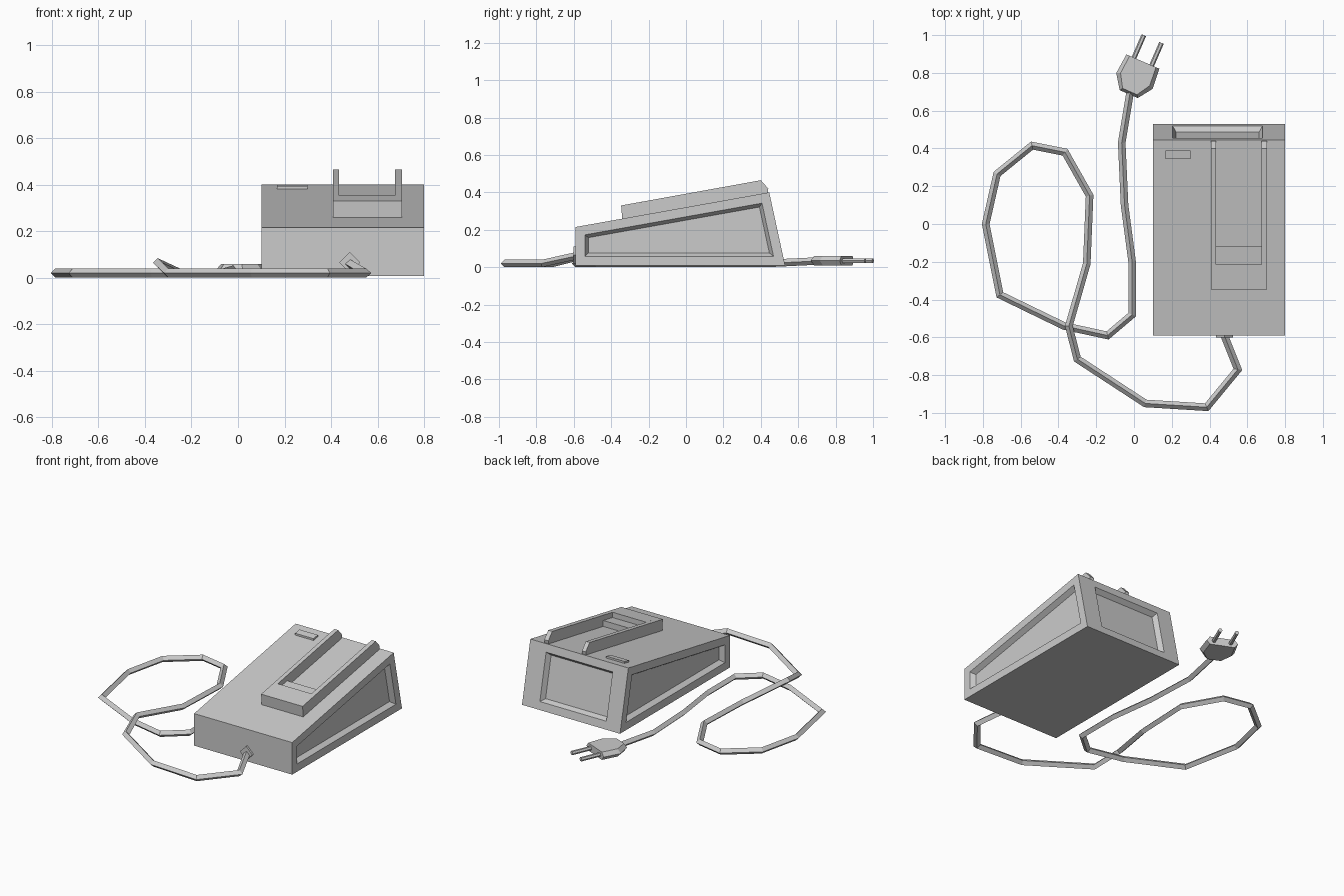
import bpy, bmesh, math
from mathutils import Vector

cube = bpy.data.objects.get("Cube")
if cube:
    bpy.data.objects.remove(cube, do_unlink=True)

grey = bpy.data.materials.new("light_grey_plastic")
grey.use_nodes = True
grey.diffuse_color = (0.6, 0.6, 0.6, 1)
grey.node_tree.nodes["Principled BSDF"].inputs["Base Color"].default_value = (0.6, 0.6, 0.6, 1)


def finish(bm, name):
    bmesh.ops.recalc_face_normals(bm, faces=bm.faces)
    mesh = bpy.data.meshes.new(name)
    bm.to_mesh(mesh)
    bm.free()
    mesh.materials.append(grey)
    obj = bpy.data.objects.new(name, mesh)
    bpy.context.collection.objects.link(obj)
    return obj


def loft(rings):
    """Join equal rings of points into a closed solid with capped ends."""
    bm = bmesh.new()
    loops = [[bm.verts.new(p) for p in ring] for ring in rings]
    n = len(loops[0])
    for a, b in zip(loops, loops[1:]):
        for i in range(n):
            bm.faces.new((a[i], a[(i + 1) % n], b[(i + 1) % n], b[i]))
    bm.faces.new(loops[0][::-1])
    bm.faces.new(loops[-1])
    bmesh.ops.recalc_face_normals(bm, faces=bm.faces)
    return bm


def side_profile(profile, x0, x1):
    return loft([[(x, y, z) for y, z in profile] for x in (x0, x1)])


def slope(y):
    """Height of the sloping top of the housing."""
    return 0.215 + (y + 0.59) * 0.185 / 1.035


# Wedge housing with recessed panels on both sides and the back
bm = side_profile([(-0.59, 0.008), (-0.59, 0.215), (0.445, 0.40), (0.53, 0.008)], 0.10, 0.80)
bm.normal_update()
panels = [f for f in bm.faces if abs(f.normal.x) > 0.9 or f.normal.y > 0.9]
for face in panels:
    is_back = face.normal.y > 0.9
    bmesh.ops.inset_region(bm, faces=[face], thickness=0.05, use_even_offset=True)
    if is_back:
        for v in face.verts:
            v.co.x = 0.205 if v.co.x < 0.45 else 0.68
    bmesh.ops.inset_region(bm, faces=[face], thickness=0.018, depth=-0.03, use_even_offset=True)
finish(bm, "housing")

# Battery cradle: two rails and a stepped front stop
rail = [(-0.34, 0.25), (-0.347, 0.33), (0.40, 0.465), (0.44, 0.42), (0.435, 0.385)]
for name, x0, x1 in (("right_rail", 0.408, 0.435), ("left_rail", 0.675, 0.704)):
    finish(side_profile(rail, x0, x1), name)
stop = [(-0.34, 0.25), (-0.347, 0.33), (-0.215, 0.354), (-0.215, 0.32),
        (-0.12, 0.337), (-0.12, 0.25)]
finish(side_profile(stop, 0.435, 0.675), "cradle_stop")

# Small indicator bar
bar = [(0.345, slope(0.345) - 0.01), (0.345, slope(0.345) + 0.012),
       (0.388, slope(0.388) + 0.012), (0.388, slope(0.388) - 0.01)]
finish(side_profile(bar, 0.167, 0.298), "indicator_bar")

# Diamond collar where the cable enters
collar = [(0.48 + dx * 0.045, 0.065 + dz * 0.045) for dx, dz in ((1, 0), (0, 1), (-1, 0), (0, -1))]
finish(loft([[(x, y, z) for x, z in collar] for y in (-0.58, -0.602)]), "cable_collar")

# Cable with a diamond section, mitred at each bend
low = 0.02
path = [(0.47, -0.57, 0.065), (0.55, -0.77, low), (0.385, -0.97, low), (0.06, -0.95, low),
        (-0.30, -0.715, low), (-0.345, -0.54, 0.064), (-0.25, -0.21, low), (-0.235, 0.15, low),
        (-0.365, 0.38, low), (-0.54, 0.415, low), (-0.725, 0.265, low), (-0.785, 0, low),
        (-0.71, -0.375, low), (-0.37, -0.54, low), (-0.14, -0.59, low), (-0.01, -0.48, low),
        (-0.01, -0.2, low), (-0.05, 0.1, low), (-0.065, 0.43, low), (-0.02, 0.70, 0.033)]
path = [Vector(p) for p in path]
up = Vector((0, 0, 1))
rings = []
for i, p in enumerate(path):
    before = (p - path[max(i - 1, 0)]).to_2d()
    after = (path[min(i + 1, len(path) - 1)] - p).to_2d()
    before = before.normalized() if before.length else after.normalized()
    after = after.normalized() if after.length else before
    tangent = (before + after).normalized()
    width = 0.02 / max(tangent.dot(after), 0.5)
    side = Vector((tangent.y, -tangent.x, 0)) * width
    rings.append([p + side, p + up * 0.02, p - side, p - up * 0.02])
finish(loft(rings), "power_cable")

# Plug with bevelled edges and two round pins
tilt = math.radians(23.5)
across = Vector((math.cos(tilt), -math.sin(tilt), 0))
along = Vector((math.sin(tilt), math.cos(tilt), 0))
nose = Vector((0.047, 0.86, 0.035))


def plug_point(u, v, z):
    return nose + across * u + along * v + up * z


outline = [(0.095, 0), (0.105, -0.112), (0.052, -0.188),
           (-0.052, -0.188), (-0.105, -0.112), (-0.095, 0)]
layers = [(-0.025, 0.8), (0, 1), (0.025, 0.8)]
finish(loft([[plug_point(u * s, v * (0.6 + 0.4 * s), z) for u, v in outline] for z, s in layers]),
       "plug_body")
for name, u0 in (("right_pin", -0.051), ("left_pin", 0.051)):
    pin = [(0.013 * math.cos(k * math.pi / 3), 0.013 * math.sin(k * math.pi / 3)) for k in range(6)]
    finish(loft([[plug_point(u0 + a, v, b) for a, b in pin] for v in (-0.02, 0.13)]), name)
